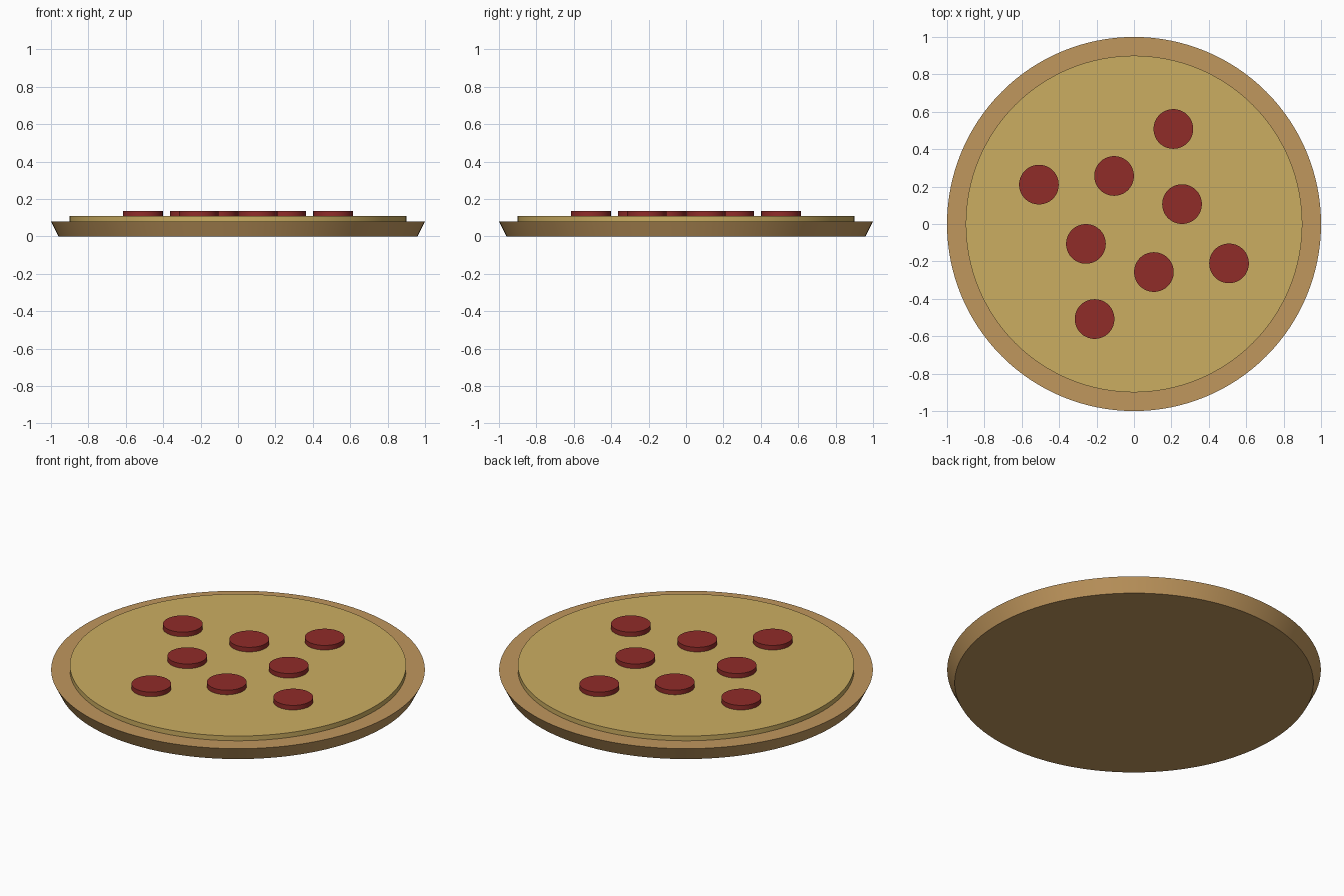
import bpy, math

if "Cube" in bpy.data.objects:
    bpy.data.objects.remove(bpy.data.objects["Cube"])


def disc(name, r_bottom, r_top, z0, z1, mat, x=0, y=0, sides=96):
    bpy.ops.mesh.primitive_cone_add(vertices=sides, radius1=r_bottom, radius2=r_top,
                                    depth=z1 - z0, location=(x, y, (z0 + z1) / 2))
    ob = bpy.context.object
    ob.name = name
    ob.data.materials.append(mat)
    bpy.ops.object.shade_smooth_by_angle(angle=math.radians(30))
    return ob


def material(name, color):
    m = bpy.data.materials.new(name)
    m.diffuse_color = (*color, 1)
    m.use_nodes = True
    m.node_tree.nodes["Principled BSDF"].inputs["Base Color"].default_value = m.diffuse_color
    return m


crust_mat = material("baked_dough", (0.53, 0.31, 0.11))
cheese_mat = material("cheese", (0.60, 0.42, 0.12))
meat_mat = material("pepperoni", (0.28, 0.025, 0.022))

# Dough base flaring outward, and the cheese layer on top
disc("crust", 0.96, 1.0, 0, 0.08, crust_mat, sides=128)
disc("cheese_layer", 0.9, 0.9, 0.08, 0.108, cheese_mat, sides=128)

# Pepperoni slices: an inner and an outer ring of four
for ring, radius, start in (("inner", 0.278, 22.5), ("outer", 0.55, 67.5)):
    for k in range(4):
        a = math.radians(start + 90 * k)
        disc(f"pepperoni_{ring}_{k + 1}", 0.106, 0.106, 0.108, 0.135, meat_mat,
             radius * math.cos(a), radius * math.sin(a), sides=64)
